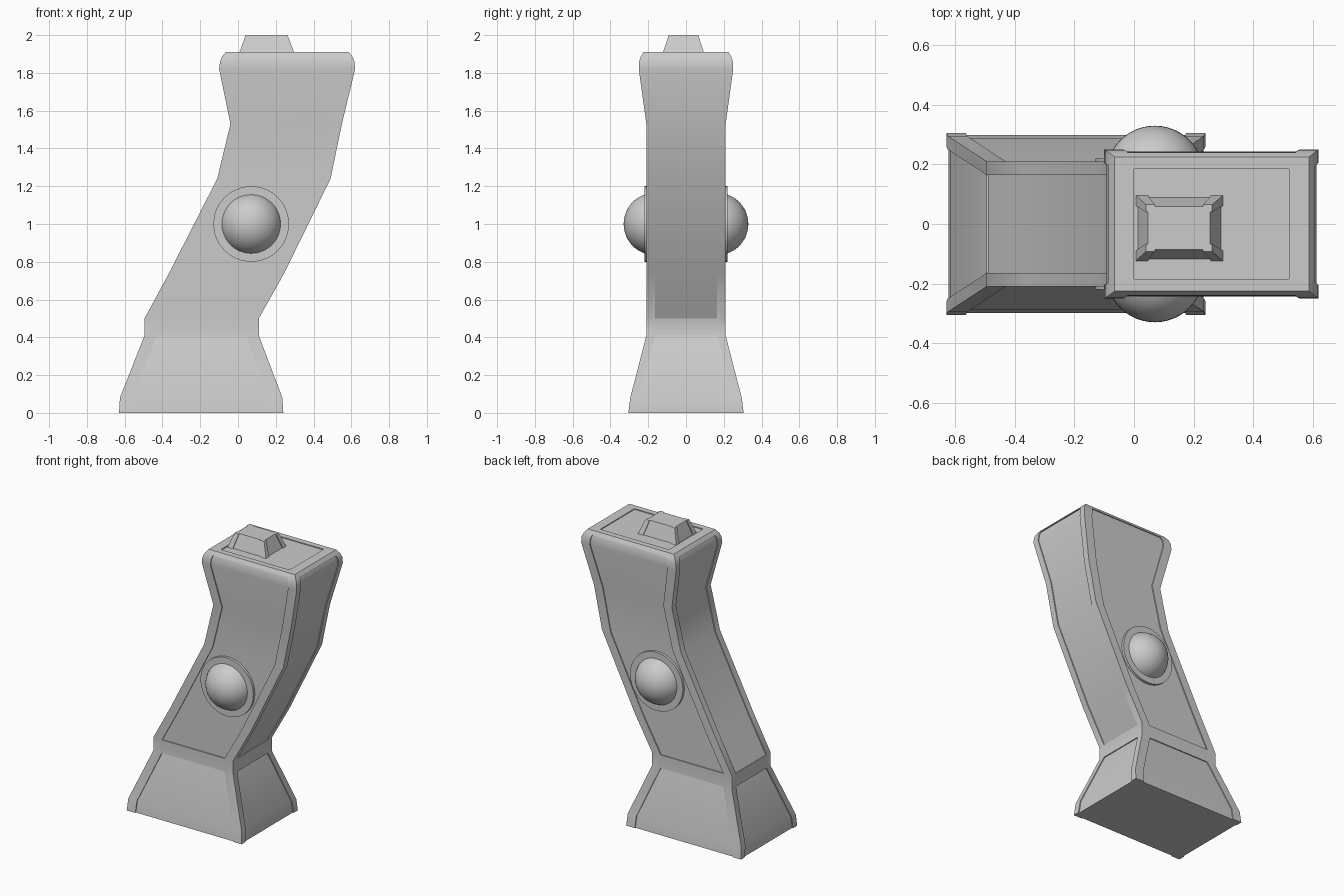
import bpy, bmesh, math
from mathutils import Vector

cube = bpy.data.objects.get("Cube")
if cube:
    bpy.data.objects.remove(cube, do_unlink=True)

grey = bpy.data.materials.new("plain_grey")
grey.use_nodes = True
grey.diffuse_color = (0.6, 0.6, 0.6, 1)
grey.node_tree.nodes["Principled BSDF"].inputs["Base Color"].default_value = (0.6, 0.6, 0.6, 1)


def finish(obj, name, angle=30):
    obj.name = name
    obj.data.materials.clear()
    obj.data.materials.append(grey)
    bpy.ops.object.select_all(action='DESELECT')
    obj.select_set(True)
    bpy.context.view_layer.objects.active = obj
    bpy.ops.object.shade_smooth_by_angle(angle=math.radians(angle))


def section(x0, x1, y0, y1, z, depth, margins):
    """Rectangle whose sides step inward between raised corner posts."""
    corners = [Vector(c) for c in ((x0, y0, z), (x1, y0, z), (x1, y1, z), (x0, y1, z))]
    points = []
    for i, a in enumerate(corners):
        b = corners[(i + 1) % 4]
        along = (b - a).normalized()
        inward = Vector((-along.y, along.x, 0)) * depth
        m = along * margins[i % 2]
        points += [a, a + m, a + m + inward, b - m + inward, b - m]
    return points


def loft(name, sections):
    bm = bmesh.new()
    rings = [[bm.verts.new(p) for p in s] for s in sections]
    for low, high in zip(rings, rings[1:]):
        for i in range(len(low)):
            j = (i + 1) % len(low)
            bm.faces.new((low[i], low[j], high[j], high[i]))
    bm.faces.new(rings[0][::-1])
    bm.faces.new(rings[-1])
    bmesh.ops.remove_doubles(bm, verts=bm.verts[:], dist=0.0002)
    bmesh.ops.recalc_face_normals(bm, faces=bm.faces[:])
    mesh = bpy.data.meshes.new(name)
    bm.to_mesh(mesh)
    bm.free()
    obj = bpy.data.objects.new(name, mesh)
    bpy.context.collection.objects.link(obj)
    finish(obj, name)


# Leaning body: height, left edge, right edge, half depth, panel recess
D = 0.007
profile = [
    (0, -0.63, 0.24, 0.305, D),
    (0.08, -0.625, 0.235, 0.295, D),
    (0.41, -0.495, 0.11, 0.21, D),
    (0.41, -0.495, 0.11, 0.21, 0),
    (0.5, -0.495, 0.11, 0.21, 0),
    (0.5, -0.495, 0.11, 0.21, D),
    (0.74, -0.365, 0.245, 0.21, D),
    (1.24, -0.11, 0.49, 0.21, D),
    (1.53, -0.04, 0.55, 0.21, D),
    (1.82, -0.10, 0.62, 0.25, D),
    (1.86, -0.095, 0.617, 0.248, D),
    (1.885, -0.085, 0.607, 0.24, D),
    (1.885, -0.085, 0.607, 0.24, 0),
    (1.91, -0.065, 0.587, 0.225, 0),
    (1.91, 0.0, 0.52, 0.185, 0),
    (1.904, 0.0, 0.52, 0.185, 0),
]
loft("body", [section(x0, x1, -h, h, z, d, (0.065, 0.045)) for z, x0, x1, h, d in profile])

# Top button with raised corner posts
loft("top_button", [
    section(0.005, 0.30, -0.125, 0.097, 1.90, D, (0.04, 0.035)),
    section(0.04, 0.262, -0.092, 0.065, 2.0, D, (0.03, 0.025)),
])

# Round knob and its thin collar on both faces
for side, label in ((-1, "front"), (1, "back")):
    bpy.ops.mesh.primitive_cylinder_add(vertices=48, radius=0.2, depth=0.04,
                                        location=(0.07, side * 0.2, 1),
                                        rotation=(math.pi / 2, 0, 0))
    finish(bpy.context.object, label + "_collar")
    bpy.ops.mesh.primitive_uv_sphere_add(segments=48, ring_count=24, radius=0.165,
                                         location=(0.07, side * 0.165, 1))
    finish(bpy.context.object, label + "_knob")
